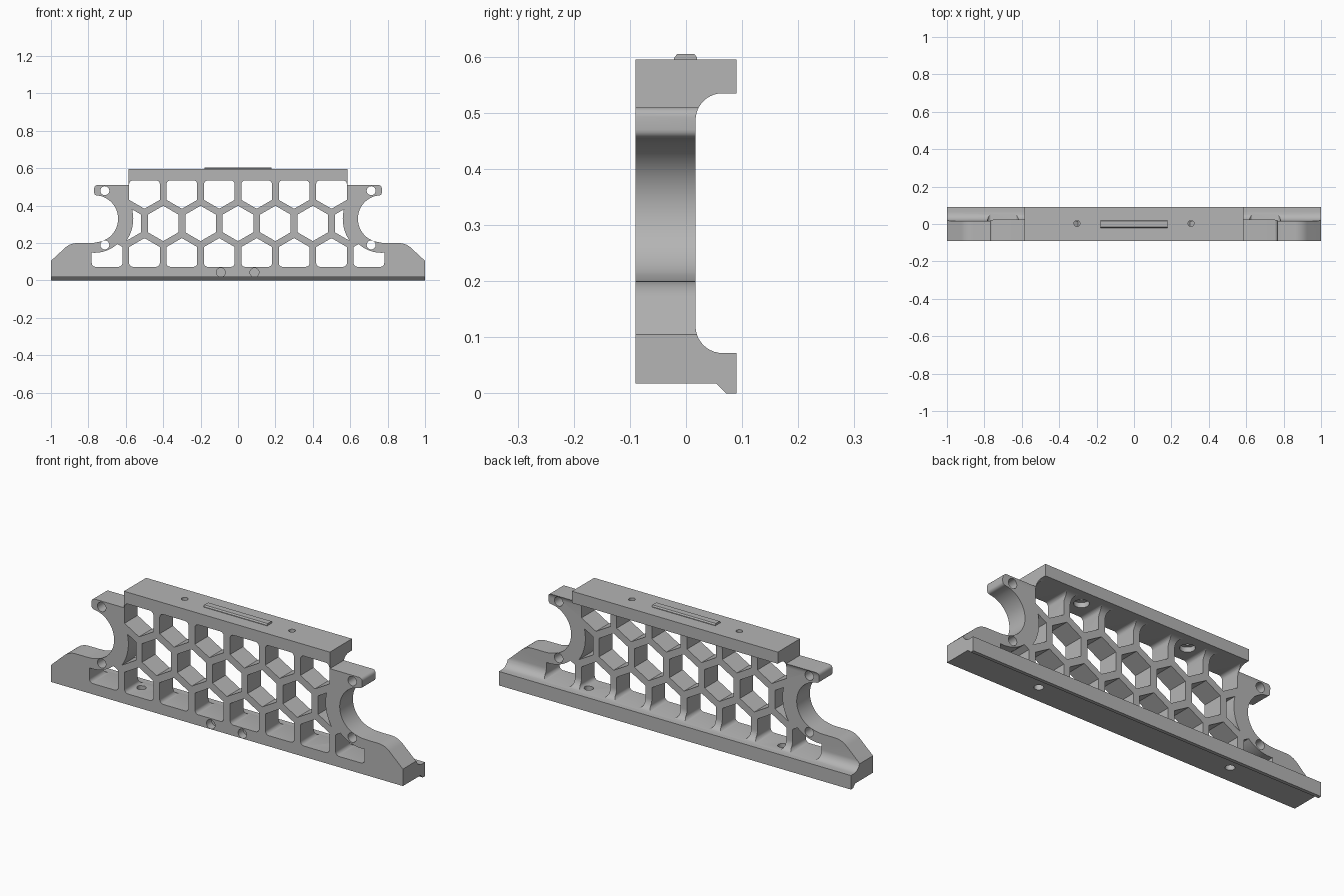
import bpy, bmesh
from math import cos, sin, pi, radians
from mathutils import Vector

cube = bpy.data.objects.get("Cube")
if cube:
    bpy.data.objects.remove(cube, do_unlink=True)

grey = bpy.data.materials.new("plain grey")
grey.use_nodes = True
GREY = (0.46, 0.46, 0.46, 1)
grey.diffuse_color = GREY
grey.node_tree.nodes["Principled BSDF"].inputs["Base Color"].default_value = GREY

PLACE = {"x": lambda a, b, d: (d, a, b),
         "y": lambda a, b, d: (a, d, b),
         "z": lambda a, b, d: (a, b, d)}


def prisms(name, shapes, axis, lo, hi):
    """Extrude several 2D outlines along one axis into one object."""
    bm = bmesh.new()
    for pts in shapes:
        a = [bm.verts.new(PLACE[axis](u, v, lo)) for u, v in pts]
        b = [bm.verts.new(PLACE[axis](u, v, hi)) for u, v in pts]
        bm.faces.new(a)
        bm.faces.new(b[::-1])
        for i in range(len(a)):
            j = (i + 1) % len(a)
            bm.faces.new((a[j], a[i], b[i], b[j]))
    bmesh.ops.recalc_face_normals(bm, faces=bm.faces)
    mesh = bpy.data.meshes.new(name)
    bm.to_mesh(mesh)
    bm.free()
    ob = bpy.data.objects.new(name, mesh)
    bpy.context.collection.objects.link(ob)
    mesh.materials.append(grey)
    return ob


def boolean(ob, tool, operation="DIFFERENCE"):
    """Apply a boolean and discard the tool."""
    mod = ob.modifiers.new("cut", "BOOLEAN")
    mod.operation, mod.solver, mod.object = operation, "EXACT", tool
    bpy.context.view_layer.objects.active = ob
    bpy.ops.object.modifier_apply(modifier=mod.name)
    bpy.data.objects.remove(tool, do_unlink=True)


def arc(cx, cy, r, start, end, n):
    angles = [radians(start + (end - start) * i / n) for i in range(n + 1)]
    return [(cx + r * cos(t), cy + r * sin(t)) for t in angles]


def circle(cx, cy, r, n=32):
    return arc(cx, cy, r, 0, 360, n)[:-1]


def rounded(pts, r):
    """Round the square corners of a polygon."""
    out = []
    for i, p in enumerate(pts):
        p = Vector(p)
        u = (Vector(pts[i - 1]) - p).normalized()
        v = (Vector(pts[(i + 1) % len(pts)]) - p).normalized()
        if abs(u.dot(v)) > 0.1:
            out.append(tuple(p))
            continue
        for k in range(6):
            t = k / 5 * pi / 2
            out.append(tuple(p + u * r * (1 - sin(t)) + v * r * (1 - cos(t))))
    return out


# Honeycomb layout
PITCH, HALF, MID = 0.2, 0.082, 0.305
RADIUS = HALF / cos(pi / 6)
ROW = PITCH * cos(pi / 6)
SILL, HEAD = 0.073, 0.535


def hexagon(x):
    return arc(x, MID, RADIUS, 30, 330, 5)


def house(x, up):
    """Hexagon squared off at one end, pointing up or down."""
    s = 1 if up else -1
    z = MID - s * ROW
    flat = SILL if up else HEAD
    return rounded([(x - HALF, flat), (x - HALF, z + s * RADIUS / 2),
                    (x, z + s * RADIUS), (x + HALF, z + s * RADIUS / 2),
                    (x + HALF, flat)], 0.02)


# Front outline of the body, right half then mirrored
CX, CZ = 0.767, 0.33
half = [(0.585, 0.7), (0.585, 0.51)]
half += arc(0.752, 0.493, 0.017, 90, 0, 5) + arc(0.754, 0.47, 0.015, 0, -90, 5)
half += arc(CX, CZ, 0.126, 106, 250, 28)
half += [(0.745, 0.206), (0.77, 0.201), (0.80, 0.2)]
half += arc(0.86, 0.105, 0.095, 90, 45, 8)
half += [(1, 0.105), (1, -0.1)]
outline = half + [(-x, z) for x, z in reversed(half)]
frame = prisms("honeycomb_frame", [outline], "y", -0.2, 0.2)

# Side profile: base with drip lip, thin web, top flange, filleted joins
profile = [(-0.09, 0.018), (0.054, 0.018), (0.072, 0), (0.09, 0), (0.09, 0.072)]
profile += arc(0.065, 0.12, 0.048, 270, 180, 10)
profile += arc(0.065, 0.487, 0.048, 180, 90, 10)
profile += [(0.09, HEAD), (0.09, 0.595), (-0.09, 0.595)]
boolean(frame, prisms("profile_tool", [profile], "x", -1.1, 1.1), "INTERSECT")

# Full honeycomb openings
cells = [hexagon(PITCH * i) for i in range(-2, 3)]
for i in range(6):
    x = PITCH * (i - 2.5)
    cells += [house(x, True), house(x, False)]
boolean(frame, prisms("cell_tool", cells, "y", -0.3, 0.3))

# Partial openings that stop short of the round end recesses
for s in (-1, 1):
    for shape, keep in ((hexagon(s * 0.6), 0.207), (house(s * 0.7, True), 0.182)):
        tool = prisms("side_cell_tool", [shape], "y", -0.3, 0.3)
        boolean(tool, prisms("ring_tool", [circle(s * CX, CZ, keep, 64)], "y", -0.4, 0.4))
        boolean(frame, tool)

# Mounting holes through the ears and shoulders
bolts = [circle(s * 0.712, z, 0.024) for s in (-1, 1) for z in (0.48, 0.19)]
boolean(frame, prisms("bolt_tool", bolts, "y", -0.3, 0.3))

# Blind holes in the front of the base
boolean(frame, prisms("socket_tool", [circle(x, 0.043, 0.024) for x in (-0.092, 0.088)],
                      "y", -0.2, -0.05))

# Vertical screw holes in the base, and counterbored ones in the top flange
for x, r, lo, hi in ((0.55, 0.022, -0.1, 0.1), (0.305, 0.016, 0.5, 0.7),
                     (0.305, 0.035, 0.5, 0.56)):
    boolean(frame, prisms("screw_tool", [circle(s * x, 0.003, r) for s in (-1, 1)],
                          "z", lo, hi))

# Raised key on the top flange
key = prisms("top_key", [[(-0.021, 0.59), (-0.021, 0.598), (-0.016, 0.605),
                          (0.015, 0.605), (0.02, 0.598), (0.02, 0.59)]],
             "x", -0.18, 0.18)

for ob in (frame, key):
    bpy.ops.object.select_all(action="DESELECT")
    ob.select_set(True)
    bpy.context.view_layer.objects.active = ob
    bpy.ops.object.shade_smooth_by_angle(angle=radians(25))
